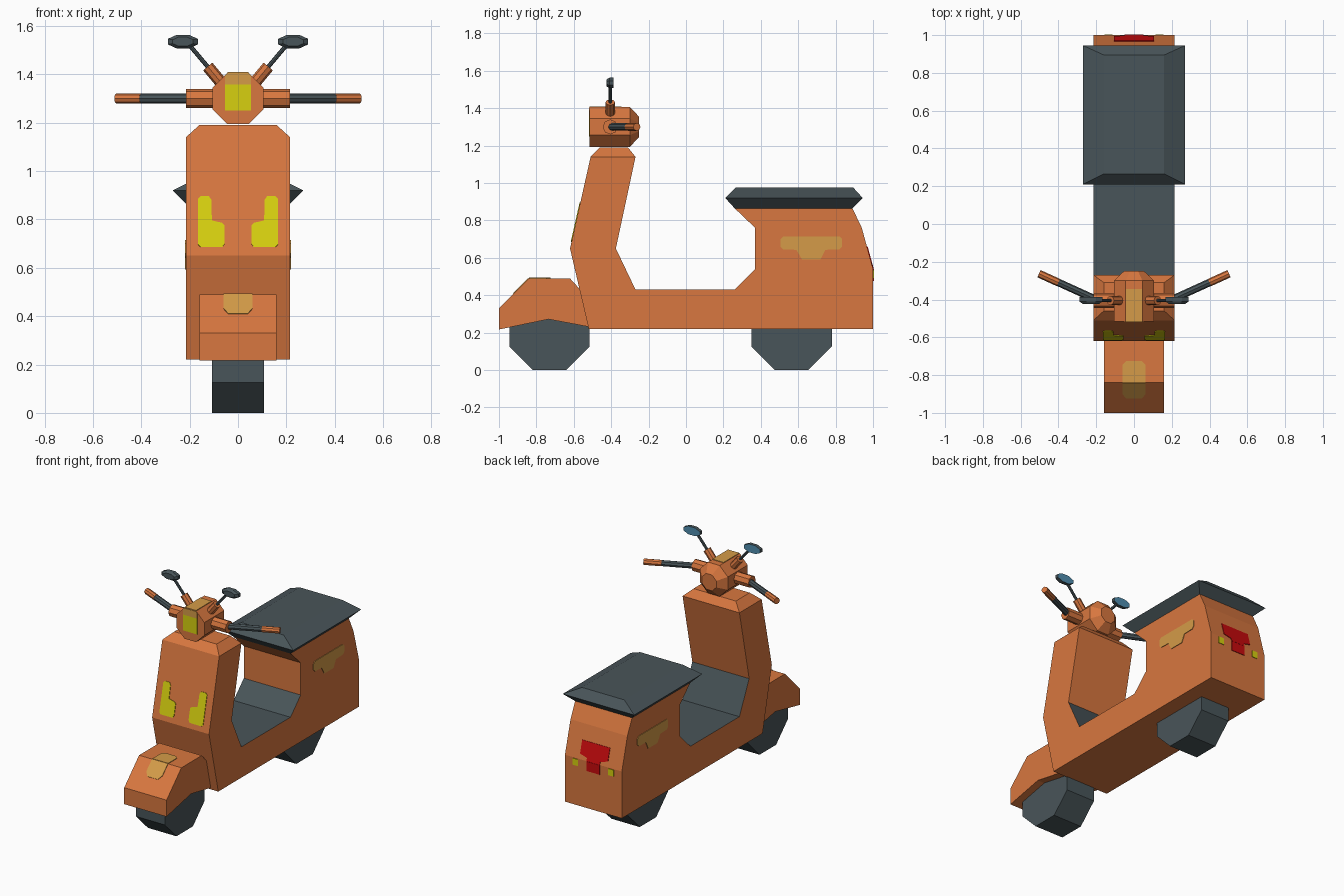
import bpy, bmesh, math
from mathutils import Vector

cube = bpy.data.objects.get("Cube")
if cube:
    bpy.data.objects.remove(cube, do_unlink=True)


def material(name, rgb):
    m = bpy.data.materials.new(name)
    m.use_nodes = True
    m.diffuse_color = (*rgb, 1)
    m.node_tree.nodes["Principled BSDF"].inputs["Base Color"].default_value = (*rgb, 1)
    return m


ORANGE = material("orange paint", (0.69, 0.185, 0.05))
DARK = material("dark slate rubber", (0.066, 0.09, 0.1))
YELLOW = material("yellow lamp", (0.68, 0.63, 0.005))
GOLD = material("gold trim", (0.66, 0.33, 0.065))
RED = material("red lamp", (0.58, 0.003, 0.004))
BLUE = material("blue mirror glass", (0.08, 0.27, 0.43))


def finish(name, bm, *mats):
    bmesh.ops.recalc_face_normals(bm, faces=bm.faces)
    mesh = bpy.data.meshes.new(name)
    bm.to_mesh(mesh)
    bm.free()
    for m in mats:
        mesh.materials.append(m)
    ob = bpy.data.objects.new(name, mesh)
    bpy.context.collection.objects.link(ob)
    return ob


def loft(name, rings, *mats, rule=None):
    """Skin equal-length point rings and cap both ends."""
    bm = bmesh.new()
    loops = [[bm.verts.new(p) for p in ring] for ring in rings]
    for a, b in zip(loops, loops[1:]):
        for i in range(len(a)):
            j = (i + 1) % len(a)
            bm.faces.new((a[i], a[j], b[j], b[i]))
    bm.faces.new(loops[0])
    bm.faces.new(loops[-1])
    bmesh.ops.recalc_face_normals(bm, faces=bm.faces)
    if rule:
        for f in bm.faces:
            f.material_index = int(rule(f.calc_center_median(), f.normal))
    return finish(name, bm, *mats)


def side_prism(name, profile, half, *mats, rule=None):
    """Extrude a (y, z) profile across the width."""
    return loft(name, [[(x, y, z) for y, z in profile] for x in (-half, half)], *mats, rule=rule)


def plate(name, outline, place, out, mat):
    """Thin painted detail laid on a surface."""
    pts = [Vector(place(*p)) for p in outline]
    out = Vector(out).normalized()
    loft(name, [[p - out * 0.002 for p in pts], [p + out * 0.004 for p in pts]], mat)


def octagon(cy, cz, apothem, wide=1.0):
    r = apothem / math.cos(math.pi / 8)
    angles = [math.pi / 8 + k * math.pi / 4 for k in range(8)]
    return [(cy + r * wide * math.cos(a), cz + r * math.sin(a)) for a in angles]


def rect(x, y0, y1, z):
    return [(-x, y0, z), (x, y0, z), (x, y1, z), (-x, y1, z)]


def rod(name, a, b, radius, mat):
    a, b = Vector(a), Vector(b)
    bpy.ops.mesh.primitive_cylinder_add(vertices=8, radius=radius, depth=(b - a).length,
                                        location=(a + b) / 2,
                                        rotation=(b - a).to_track_quat("Z", "Y").to_euler())
    ob = bpy.context.object
    ob.name = name
    ob.data.materials.append(mat)


# Body shell: leg shield, floor and rear housing, with a dark footwell
W = 0.215
body = [(-0.52, 0.22), (-0.62, 0.65), (-0.51, 1.14), (-0.27, 1.14), (-0.375, 0.65),
        (-0.27, 0.43), (0.26, 0.43), (0.37, 0.54), (0.37, 0.76), (0.26, 0.865),
        (0.89, 0.865), (0.94, 0.76), (1.0, 0.54), (1.0, 0.22)]
side_prism("body", body, W, ORANGE, DARK,
           rule=lambda c, n: abs(c.x) < 0.1 and 0.4 < c.z < 0.6 and n.z > 0.1 and c.y < 0.36)
loft("shield_cap", [rect(W, -0.51, -0.27, 1.14), rect(0.16, -0.46, -0.31, 1.19)], ORANGE)

# Seat cushion
loft("seat", [rect(W, 0.26, 0.89, 0.865), rect(0.27, 0.21, 0.945, 0.92),
              rect(0.16, 0.265, 0.895, 0.975)], DARK)

# Front fender and wheels
fender = [(-1, 0.217), (-1, 0.33), (-0.84, 0.49), (-0.62, 0.49), (-0.565, 0.43),
          (-0.47, 0.222), (-0.735, 0.272)]
side_prism("front_fender", fender, 0.16, ORANGE)
for name, cy in (("front_wheel", -0.73), ("rear_wheel", 0.565)):
    side_prism(name, octagon(cy, 0.215, 0.215), 0.108, DARK)

# Steering head with tapered back
HZ = 1.3
loft("steering_head", [[(x, y, z) for x, z in octagon(0, HZ, r)]
                       for y, r in ((-0.515, 0.106), (-0.30, 0.106), (-0.25, 0.054))], ORANGE)

# Headlamp and gold crest on the head
front = lambda x, z: (x, -0.515, z)
plate("headlamp", [(-0.054, 1.25), (0.054, 1.25), (0.054, 1.358), (-0.054, 1.358)],
      front, (0, -1, 0), YELLOW)
plate("headlamp_crest", [(-0.054, 1.358), (0.054, 1.358), (0.054, 1.394), (0.044, 1.405),
                         (-0.044, 1.405), (-0.054, 1.394)], front, (0, -1, 0), GOLD)
plate("head_top_trim", [(-0.043, -0.515), (0.043, -0.515), (0.043, -0.345), (-0.043, -0.345)],
      lambda x, y: (x, y, 1.406), (0, 0, 1), GOLD)

# Fender trim folded over the top edge
plate("fender_trim_top", [(-0.06, -0.84), (0.06, -0.84), (0.06, -0.745), (0.04, -0.725),
                          (-0.04, -0.725), (-0.06, -0.745)],
      lambda x, y: (x, y, 0.49), (0, 0, 1), GOLD)
plate("fender_trim_slope", [(-0.06, -0.84), (0.06, -0.84), (0.06, -0.9), (0.04, -0.922),
                            (-0.04, -0.922), (-0.06, -0.9)],
      lambda x, y: (x, y, y + 1.33), (0, -1, 1), GOLD)

# Tail lamp: bar on the sloped face, stem running down over the fold
on_slope = lambda x, z: (x, 1.0 - (z - 0.54) * 0.06 / 0.22, z)
on_back = lambda x, z: (x, 1.0, z)
plate("tail_lamp", [(-0.05, 0.54), (0.05, 0.54), (0.05, 0.56), (0.105, 0.575), (0.105, 0.66),
                    (-0.105, 0.66), (-0.105, 0.575), (-0.05, 0.56)], on_slope, (0, 0.22, 0.06), RED)
plate("tail_lamp_stem", [(-0.05, 0.475), (0.05, 0.475), (0.05, 0.54), (-0.05, 0.54)],
      on_back, (0, 1, 0), RED)

# Paired parts
shield_lamp = [(0.065, 0.685), (0.155, 0.685), (0.165, 0.695), (0.165, 0.885), (0.155, 0.895),
               (0.12, 0.895), (0.11, 0.88), (0.108, 0.795), (0.065, 0.785), (0.055, 0.775),
               (0.055, 0.7)]
side_trim = [(0.52, 0.645), (0.59, 0.643), (0.62, 0.592), (0.72, 0.592), (0.745, 0.643),
             (0.82, 0.645), (0.835, 0.66), (0.835, 0.7), (0.82, 0.715), (0.52, 0.715),
             (0.505, 0.7), (0.505, 0.66)]
for side, s in (("left", 1), ("right", -1)):
    plate(side + "_shield_lamp", shield_lamp,
          lambda x, z: (s * x, -0.62 + (z - 0.65) * 0.11 / 0.49, z), (0, -0.49, 0.11), YELLOW)
    plate(side + "_side_trim", side_trim, lambda y, z: (s * W, y, z), (s, 0, 0), GOLD)
    plate(side + "_tail_marker", [(0.115, 0.49), (0.155, 0.49), (0.155, 0.535), (0.115, 0.535)],
          lambda x, z: (s * x, 1.0, z), (0, 1, 0), YELLOW)

    # Handlebar: collar, grip and tip
    rod(side + "_bar_collar", (s * 0.09, -0.405, HZ), (s * W, -0.405, HZ), 0.04, ORANGE)
    rod(side + "_grip", (s * 0.19, -0.405, HZ), (s * 0.41, -0.305, HZ), 0.02, DARK)
    rod(side + "_grip_tip", (s * 0.4, -0.31, HZ), (s * 0.503, -0.263, HZ), 0.021, ORANGE)

    # Mirror: socket, stalk, shell and glass
    rod(side + "_mirror_socket", (s * 0.065, -0.405, 1.36), (s * 0.125, -0.405, 1.432), 0.025, ORANGE)
    rod(side + "_mirror_stalk", (s * 0.12, -0.405, 1.425), (s * 0.2, -0.405, 1.52), 0.009, DARK)
    loft(side + "_mirror", [[(s * x, y, z) for x, z in octagon(0.228, 1.535, h, 2.2)]
                            for y, h in ((-0.424, 0.019), (-0.41, 0.028), (-0.387, 0.028))],
         DARK, BLUE, rule=lambda c, n: n.y > 0.9)
